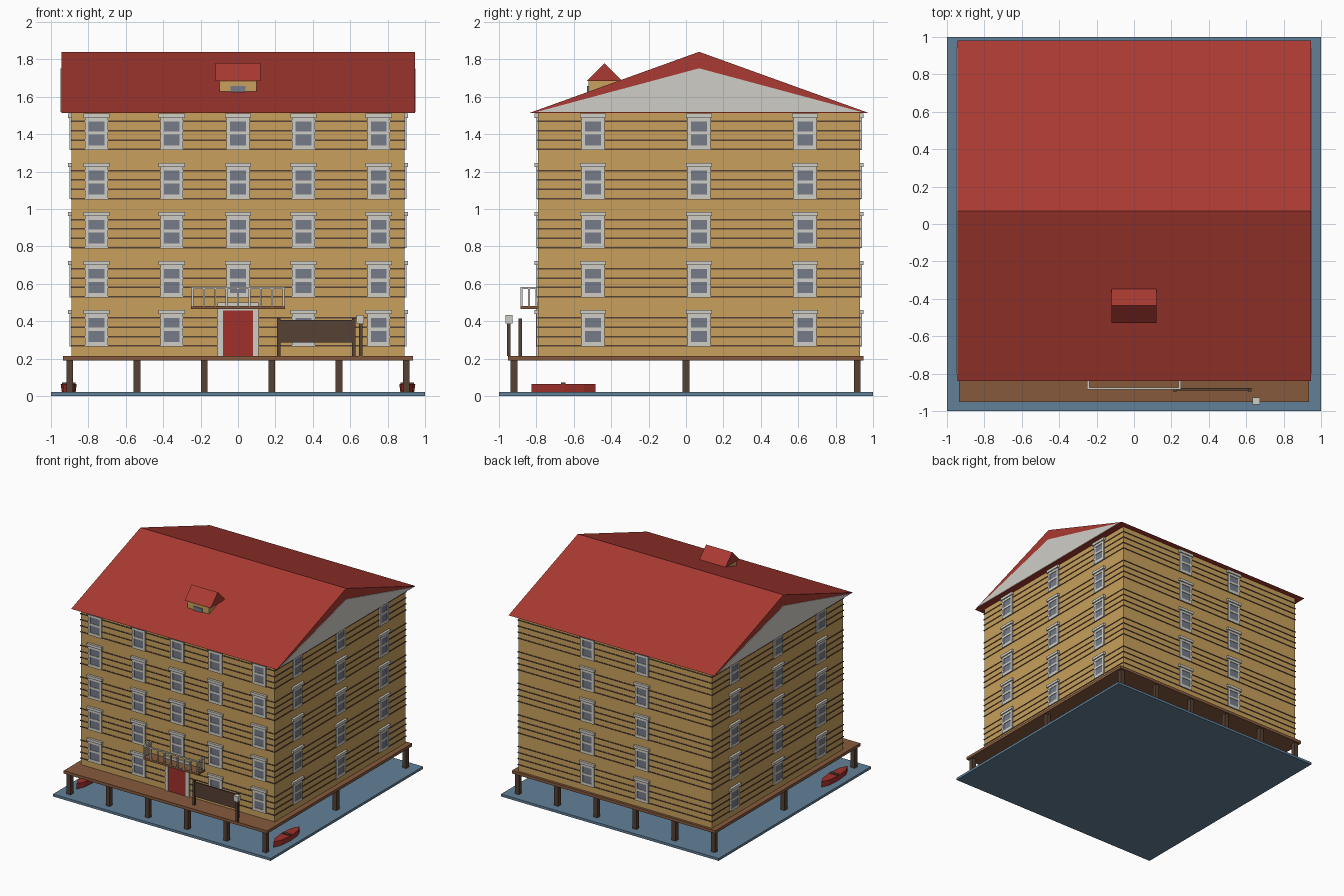
import bpy, bmesh, math
from mathutils import Matrix, Vector

if "Cube" in bpy.data.objects:
    bpy.data.objects.remove(bpy.data.objects["Cube"])


def mat(name, r, g, b):
    m = bpy.data.materials.new(name)
    lin = [((c / 255 + 0.055) / 1.055) ** 2.4 for c in (r, g, b)]
    m.diffuse_color = (*lin, 1)
    m.use_nodes = True
    m.node_tree.nodes["Principled BSDF"].inputs["Base Color"].default_value = m.diffuse_color
    return m


WALL = mat("tan_siding", 200, 160, 92)
ROOF = mat("roof_red", 170, 58, 50)
DOOR = mat("door_red", 160, 48, 42)
TRIM = mat("off_white", 208, 206, 198)
GLASS = mat("grey_glass", 118, 123, 136)
WATER = mat("water_blue", 98, 128, 152)
DECK = mat("plank_brown", 134, 90, 60)
DARK = mat("dark_timber", 86, 65, 52)


def finish(name, bm, material):
    bmesh.ops.recalc_face_normals(bm, faces=bm.faces)
    me = bpy.data.meshes.new(name)
    bm.to_mesh(me)
    bm.free()
    me.materials.append(material)
    ob = bpy.data.objects.new(name, me)
    bpy.context.collection.objects.link(ob)
    return ob


def add_box(bm, x0, x1, y0, y1, z0, z1, frame=Matrix()):
    m = (frame @ Matrix.Translation(((x0 + x1) / 2, (y0 + y1) / 2, (z0 + z1) / 2))
         @ Matrix.Diagonal((x1 - x0, y1 - y0, z1 - z0, 1)))
    bmesh.ops.create_cube(bm, size=1, matrix=m)


def boxes(name, material, items):
    bm = bmesh.new()
    for it in items:
        add_box(bm, *it)
    return finish(name, bm, material)


def prism(name, material, x0, x1, profile):
    """Extrude a (y, z) profile along x."""
    bm = bmesh.new()
    f = bm.faces.new([bm.verts.new((x0, y, z)) for y, z in profile])
    ext = bmesh.ops.extrude_face_region(bm, geom=[f])
    vs = [g for g in ext["geom"] if isinstance(g, bmesh.types.BMVert)]
    bmesh.ops.translate(bm, verts=vs, vec=(x1 - x0, 0, 0))
    return finish(name, bm, material)


# Water slab, deck and stilts
boxes("water", WATER, [(-1, 1, -1, 1, 0, 0.02)])
boxes("deck", DECK, [(-0.935, 0.935, -0.953, 0.95, 0.19, 0.214)])
boxes("stilts", DARK, [(x - 0.018, x + 0.018, y - 0.018, y + 0.018, 0.01, 0.192)
                       for x in (-0.9, -0.54, -0.18, 0.18, 0.54, 0.9)
                       for y in (-0.92, 0, 0.915)])

# House body with four dark board lines per storey
FLOOR = 0.2625
YC = 0.07
HX, HY = 0.89, 0.86
boxes("house_walls", WALL, [(-HX, HX, YC - HY, YC + HY, 0.21, 1.52)])
lines = []
for s in range(5):
    for k in range(4):
        z = 0.268 + s * FLOOR + k * 0.05
        lines.append((-HX - 0.004, HX + 0.004, YC - HY - 0.004, YC + HY + 0.004,
                      z - 0.004, z + 0.004))
boxes("siding_lines", DARK, lines)

# Main roof and gable panels
prism("main_roof", ROOF, -0.945, 0.945, [(-0.84, 1.512), (0.98, 1.512), (YC, 1.84)])
for side, x in (("left", -0.95), ("right", 0.945)):
    prism(side + "_gable", TRIM, x, x + 0.005,
          [(YC - 0.875, 1.517), (YC + 0.875, 1.517), (YC, 1.752)])

# Dormer
boxes("dormer_body", WALL, [(-0.1, 0.1, -0.522, -0.355, 1.6, 1.69)])
prism("dormer_roof", ROOF, -0.12, 0.12, [(-0.53, 1.685), (-0.342, 1.685), (-0.436, 1.78)])
boxes("dormer_window", GLASS, [(-0.04, 0.04, -0.53, -0.52, 1.625, 1.657)])


# Windows: local frame has x along the wall, -y outward, z up
def wall_frame(angle, dist):
    return (Matrix.Translation((0, YC, 0)) @ Matrix.Rotation(angle, 4, 'Z')
            @ Matrix.Translation((0, -dist, 0)))


def windows(name, frame, columns, skip=()):
    trim, glass = bmesh.new(), bmesh.new()
    for s in range(5):
        for i, c in enumerate(columns):
            if (s, i) in skip:
                continue
            z = 0.265 + s * FLOOR
            for sx in (-1, 1):
                a, b = sorted((c + sx * 0.042, c + sx * 0.061))
                add_box(trim, a, b, -0.01, 0.002, z, z + 0.175, frame)
            add_box(trim, c - 0.043, c + 0.043, -0.01, 0.002, z, z + 0.024, frame)
            add_box(trim, c - 0.043, c + 0.043, -0.01, 0.002, z + 0.083, z + 0.1, frame)
            add_box(trim, c - 0.043, c + 0.043, -0.01, 0.002, z + 0.152, z + 0.175, frame)
            add_box(trim, c - 0.07, c + 0.07, -0.019, 0.002, z + 0.172, z + 0.194, frame)
            add_box(glass, c - 0.043, c + 0.043, -0.006, 0.002, z + 0.02, z + 0.155, frame)
    finish(name + "_window_trim", trim, TRIM)
    finish(name + "_window_glass", glass, GLASS)


side_cols = (-0.567, 0, 0.567)
windows("front", wall_frame(0, HY), (-0.756, -0.354, 0, 0.35, 0.753), skip={(0, 2)})
windows("right", wall_frame(math.pi / 2, HX), side_cols)
windows("back", wall_frame(math.pi, HY), (-0.25, 0.25))
windows("left", wall_frame(-math.pi / 2, HX), side_cols)

# Front door
FY = YC - HY
boxes("door_frame", TRIM, [(-0.11, -0.08, FY - 0.012, FY, 0.213, 0.5),
                           (0.08, 0.11, FY - 0.012, FY, 0.213, 0.5),
                           (-0.08, 0.08, FY - 0.012, FY, 0.456, 0.5)])
boxes("front_door", DOOR, [(-0.08, 0.08, FY - 0.008, FY, 0.213, 0.457)])

# Balcony over the door
boxes("balcony_floor", DECK, [(-0.25, 0.25, -0.885, FY, 0.464, 0.481)])
rails = [(-0.25, 0.25, -0.886, -0.874, 0.572, 0.582)]
for i in range(9):
    x = -0.243 + i * 0.06075
    rails.append((x - 0.005, x + 0.005, -0.885, -0.875, 0.48, 0.575))
for sx in (-0.244, 0.244):
    rails.append((sx - 0.006, sx + 0.006, -0.876, FY, 0.572, 0.582))
    for y in (-0.84, -0.8):
        rails.append((sx - 0.005, sx + 0.005, y - 0.005, y + 0.005, 0.48, 0.575))
boxes("balcony_railing", TRIM, rails)

# Blank notice board and lamp post on the deck
boxes("notice_board", DARK, [(0.215, 0.62, -0.89, -0.878, 0.285, 0.405)])
boxes("notice_board_posts", DARK, [(x - 0.009, x + 0.009, -0.895, -0.877, 0.213, 0.415)
                                   for x in (0.217, 0.618)])
boxes("lamp_post", DARK, [(0.646, 0.666, -0.957, -0.938, 0.213, 0.39)])
boxes("lamp", TRIM, [(0.634, 0.674, -0.965, -0.928, 0.387, 0.432)])

# Two rowing boats with pointed ends
for name, cx in (("left", -0.905), ("right", 0.905)):
    bm = bmesh.new()
    plan = [(0, -0.17), (0.032, -0.11), (0.043, 0), (0.032, 0.11),
            (0, 0.17), (-0.032, 0.11), (-0.043, 0), (-0.032, -0.11)]
    f = bm.faces.new([bm.verts.new((cx + x, -0.655 + y, 0.065)) for x, y in plan])
    ext = bmesh.ops.extrude_face_region(bm, geom=[f])
    for v in (g for g in ext["geom"] if isinstance(g, bmesh.types.BMVert)):
        v.co = Vector((cx + (v.co.x - cx) * 0.85, v.co.y, 0.018))
    finish(name + "_boat", bm, DOOR)
    boxes(name + "_boat_seat", DARK, [(cx - 0.035, cx + 0.035, -0.667, -0.643, 0.06, 0.073)])
